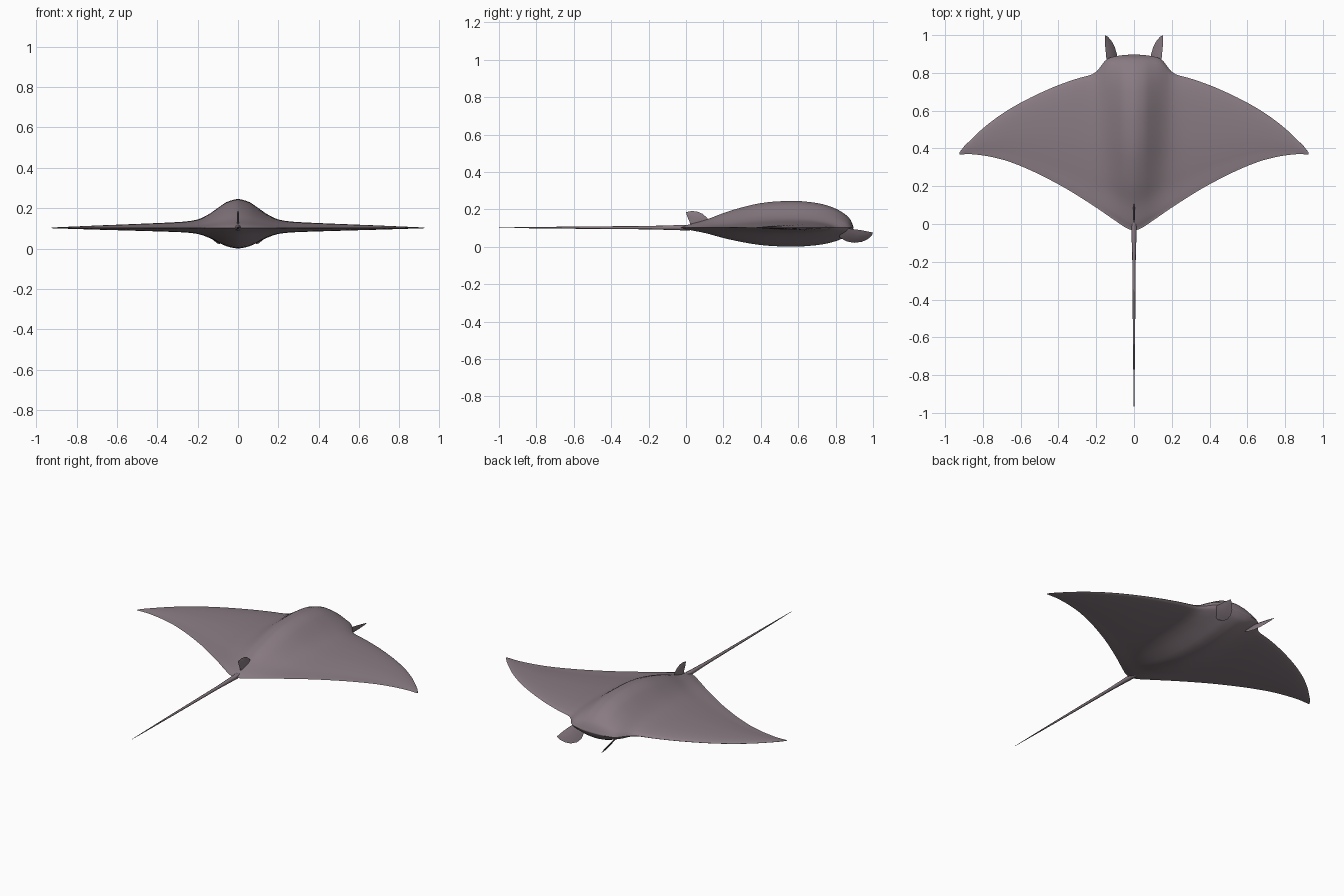
import bpy, bmesh, math
from mathutils import Vector

default_cube = bpy.data.objects.get("Cube")
if default_cube:
    bpy.data.objects.remove(default_cube, do_unlink=True)

MID = 0.102  # height of the wing plane

skin = bpy.data.materials.new("mauve grey skin")
skin.use_nodes = True
colour = (0.25, 0.2, 0.225, 1)
skin.diffuse_color = colour
skin.node_tree.nodes["Principled BSDF"].inputs["Base Color"].default_value = colour


def smooth_curve(knots):
    """Return a monotone cubic function through (position, value) knots."""
    xs, ys = zip(*knots)
    last = len(xs) - 1
    secant = [(ys[i + 1] - ys[i]) / (xs[i + 1] - xs[i]) for i in range(last)]
    slope = [0.0]
    for a, b in zip(secant, secant[1:]):
        slope.append(2 * a * b / (a + b) if a * b > 0 else 0.0)
    slope.append(secant[-1])

    def evaluate(x):
        i = max(k for k in range(last) if k == 0 or xs[k] <= x)
        width = xs[i + 1] - xs[i]
        s = (x - xs[i]) / width
        rise = s * s * (3 - 2 * s)
        return (ys[i] + (ys[i + 1] - ys[i]) * rise
                + width * s * (1 - s) * (slope[i] * (1 - s) - slope[i + 1] * s))
    return evaluate


def finish(name, bm, angle=60):
    bmesh.ops.recalc_face_normals(bm, faces=bm.faces)
    mesh = bpy.data.meshes.new(name)
    bm.to_mesh(mesh)
    bm.free()
    mesh.materials.append(skin)
    obj = bpy.data.objects.new(name, mesh)
    bpy.context.collection.objects.link(obj)
    bpy.ops.object.select_all(action="DESELECT")
    obj.select_set(True)
    bpy.context.view_layer.objects.active = obj
    bpy.ops.object.shade_smooth_by_angle(angle=math.radians(angle))
    return obj


def loft(name, sections, angle=60):
    """Join closed rings of points into one capped skin."""
    bm = bmesh.new()
    rings = [[bm.verts.new(p) for p in section] for section in sections]
    count = len(rings[0])
    for a, b in zip(rings, rings[1:]):
        for i in range(count):
            j = (i + 1) % count
            bm.faces.new((a[i], a[j], b[j], b[i]))
    bm.faces.new(rings[0])
    bm.faces.new(rings[-1])
    return finish(name, bm, angle)


# Body and wings: outline, thickness across the span, and section along the chord
leading = smooth_curve([(0, .897), (.05, .895), (.1, .887), (.14, .876), (.165, .85),
                        (.19, .815), (.22, .793), (.3, .77), (.4, .735), (.5, .692),
                        (.6, .642), (.7, .582), (.8, .506), (.88, .43), (.92, .388),
                        (.925, .378)])
trailing = smooth_curve([(0, -.035), (.03, -.026), (.1, .018), (.2, .087), (.4, .21),
                         (.6, .307), (.7, .342), (.8, .363), (.87, .37), (.925, .368)])
thickness = smooth_curve([(0, .143), (.05, .131), (.1, .099), (.15, .065), (.2, .042),
                          (.25, .033), (.3, .029), (.5, .02), (.7, .012), (.925, .002)])
section = smooth_curve([(0, 0), (.04, .09), (.15, .29), (.25, .54), (.36, .76),
                        (.47, .92), (.57, .985), (.66, 1), (.79, .92), (.89, .73),
                        (.95, .5), (.98, .31), (1, 0)])
BELLY = 0.71
CHORD = 36


def body_ring(x):
    span = abs(x)
    back, front = trailing(span), leading(span)
    ring = []
    for i in range(2 * CHORD):
        t = (1 - math.cos(math.pi * i / CHORD)) / 2
        height = thickness(span) * section(t)
        if i > CHORD:
            height *= -BELLY
        ring.append((x, back + (front - back) * t, MID + height))
    return ring


SPAN = 40
half = [0.925 * (i / SPAN) ** 1.2 for i in range(SPAN + 1)]
stations = [-x for x in reversed(half[1:])] + half
loft("body_and_wings", [body_ring(x) for x in stations])

# Whip tail
tail_path = [(.06, .012), (0, .015), (-.06, .013), (-.2, .009), (-.58, .006),
             (-.86, .003), (-1, .0008)]
tail_rings = []
for y, radius in tail_path:
    tail_rings.append([(radius * math.cos(k * math.tau / 8), y,
                        MID + radius * math.sin(k * math.tau / 8)) for k in range(8)])
loft("tail", tail_rings)


def blade(name, outline, place, normal, thick):
    """Thin fin: a side outline placed in space, thick in the middle, sharp at the rim."""
    rim = [place(y, z) for y, z in outline]
    centre = sum(rim, Vector()) / len(rim)
    bm = bmesh.new()
    edge = [bm.verts.new(p) for p in rim]
    for side in (-1, 1):
        bulge = normal.normalized() * thick * side
        inner = [bm.verts.new(p.lerp(centre, 0.45) + bulge * 0.75) for p in rim]
        hub = bm.verts.new(centre + bulge)
        for i in range(len(rim)):
            j = (i + 1) % len(rim)
            bm.faces.new((edge[i], edge[j], inner[j], inner[i]))
            bm.faces.new((inner[i], inner[j], hub))
    return finish(name, bm)


# Dorsal fin at the tail root
dorsal = [(.03, .1), (.018, .135), (.005, .165), (0, .185), (.03, .191), (.06, .188),
          (.09, .175), (.115, .152), (.11, .11)]
blade("dorsal_fin", dorsal, lambda y, z: Vector((0, y, z)), Vector((1, 0, 0)), 0.006)

# Paired head fins, lower edges leaning inward
head_fin = [(.82, .1), (.88, .096), (.94, .088), (1, .076), (.992, .058), (.97, .039),
            (.94, .026), (.9, .021), (.86, .028), (.82, .05)]
for label, side in (("left", 1), ("right", -1)):
    def lean(y, z, side=side):
        return Vector((side * (0.09 + 0.8 * (z - 0.02) + 0.2 * (y - 0.9)), y, z))
    blade(label + "_head_fin", head_fin, lean, Vector((side, -0.2, -0.8)), 0.005)
